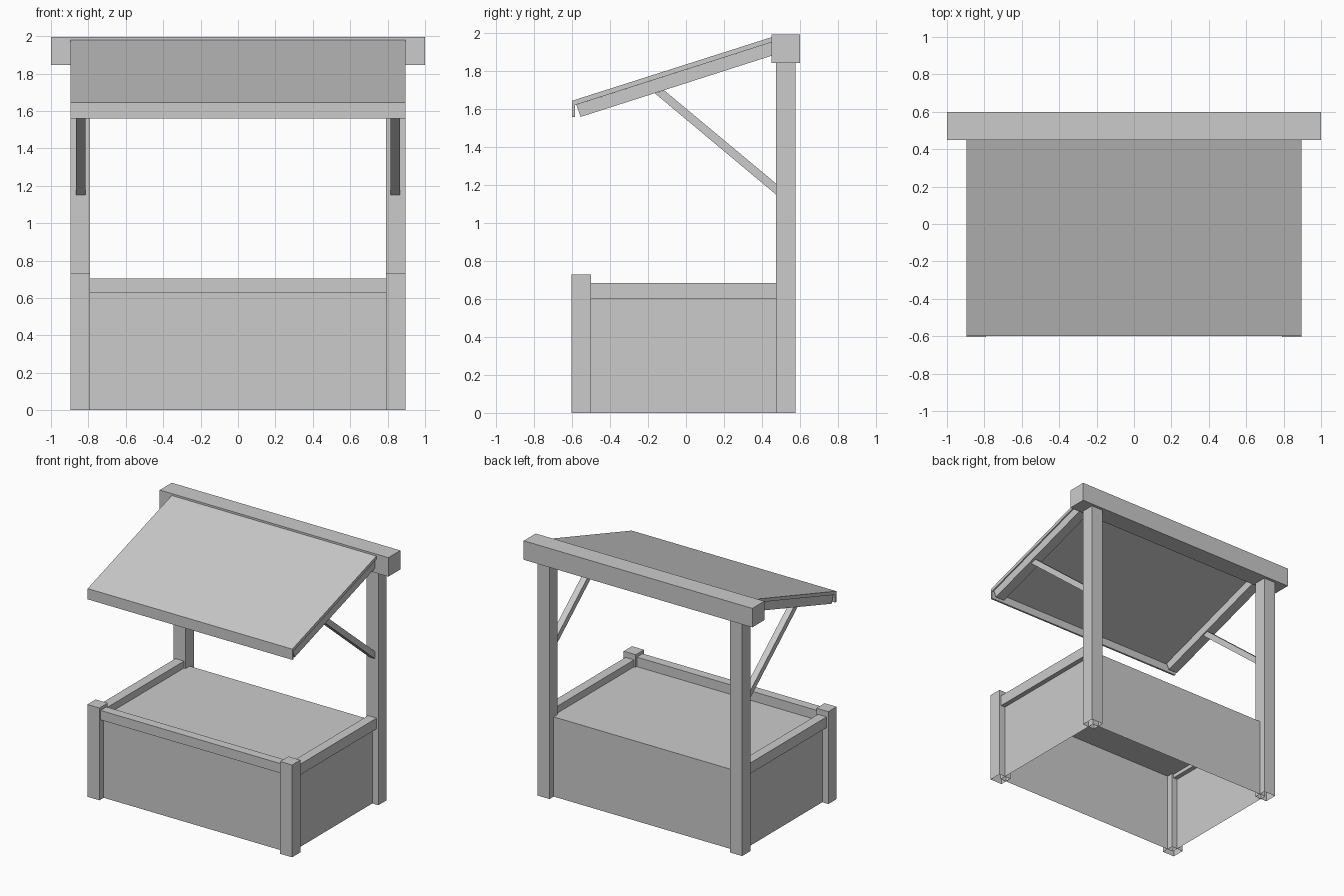
import bpy
import bmesh

old = bpy.data.objects.get("Cube")
if old:
    bpy.data.objects.remove(old, do_unlink=True)

GREY = (0.6, 0.6, 0.6, 1.0)
mat = bpy.data.materials.new("plain grey")
mat.use_nodes = True
mat.diffuse_color = GREY
mat.node_tree.nodes["Principled BSDF"].inputs["Base Color"].default_value = GREY


def prism(name, profile, x0, x1, open_bottom=False):
    """Extrude a (y, z) profile from x0 to x1."""
    bm = bmesh.new()
    face = bm.faces.new([bm.verts.new((x0, y, z)) for y, z in profile])
    out = bmesh.ops.extrude_face_region(bm, geom=[face], use_keep_orig=True)
    moved = [g for g in out["geom"] if isinstance(g, bmesh.types.BMVert)]
    bmesh.ops.translate(bm, vec=(x1 - x0, 0, 0), verts=moved)
    bmesh.ops.recalc_face_normals(bm, faces=bm.faces)
    if open_bottom:
        low = [f for f in bm.faces if f.normal.z < -0.9]
        bmesh.ops.delete(bm, geom=low, context="FACES")
    mesh = bpy.data.meshes.new(name)
    bm.to_mesh(mesh)
    bm.free()
    mesh.materials.append(mat)
    obj = bpy.data.objects.new(name, mesh)
    bpy.context.collection.objects.link(obj)
    return obj


def box(name, x, y, z, open_bottom=False):
    profile = [(y[0], z[0]), (y[1], z[0]), (y[1], z[1]), (y[0], z[1])]
    return prism(name, profile, x[0], x[1], open_bottom)


def mirrored(obj):
    """Repeat a left part on the right side."""
    obj.modifiers.new("Mirror", "MIRROR")


# Posts
POST = (0.79, 0.895)
mirrored(box("front_post", POST, (-0.603, -0.5), (0, 0.73), True))
mirrored(box("back_post", POST, (0.475, 0.577), (0, 1.85), True))

# Counter body, hollow underneath
box("counter", (-0.842, 0.842), (-0.55, 0.525), (0, 0.63), True)

# Rails round the counter top
box("front_rail", (-0.79, 0.79), (-0.588, -0.515), (0.63, 0.705))
mirrored(box("side_rail", (0.805, 0.88), (-0.5, 0.475), (0.6, 0.685)))

# Ridge beam
box("top_beam", (-1, 1), (0.45, 0.6), (1.845, 1.995))

# Sloping roof sheet with a folded front lip
roof = [(-0.6, 1.56), (-0.585, 1.56), (-0.585, 1.622),
        (0.46, 1.956), (0.46, 1.983), (-0.6, 1.645)]
prism("roof_sheet", roof, -0.895, 0.895)

# Rafters and slanted braces
rafter = [(-0.555, 1.56), (0.46, 1.885), (0.46, 1.956), (-0.578, 1.624)]
mirrored(prism("rafter", rafter, 0.805, 0.885))
brace = [(0.48, 1.146), (0.48, 1.204), (-0.115, 1.7), (-0.165, 1.685)]
mirrored(prism("brace", brace, 0.815, 0.865))
